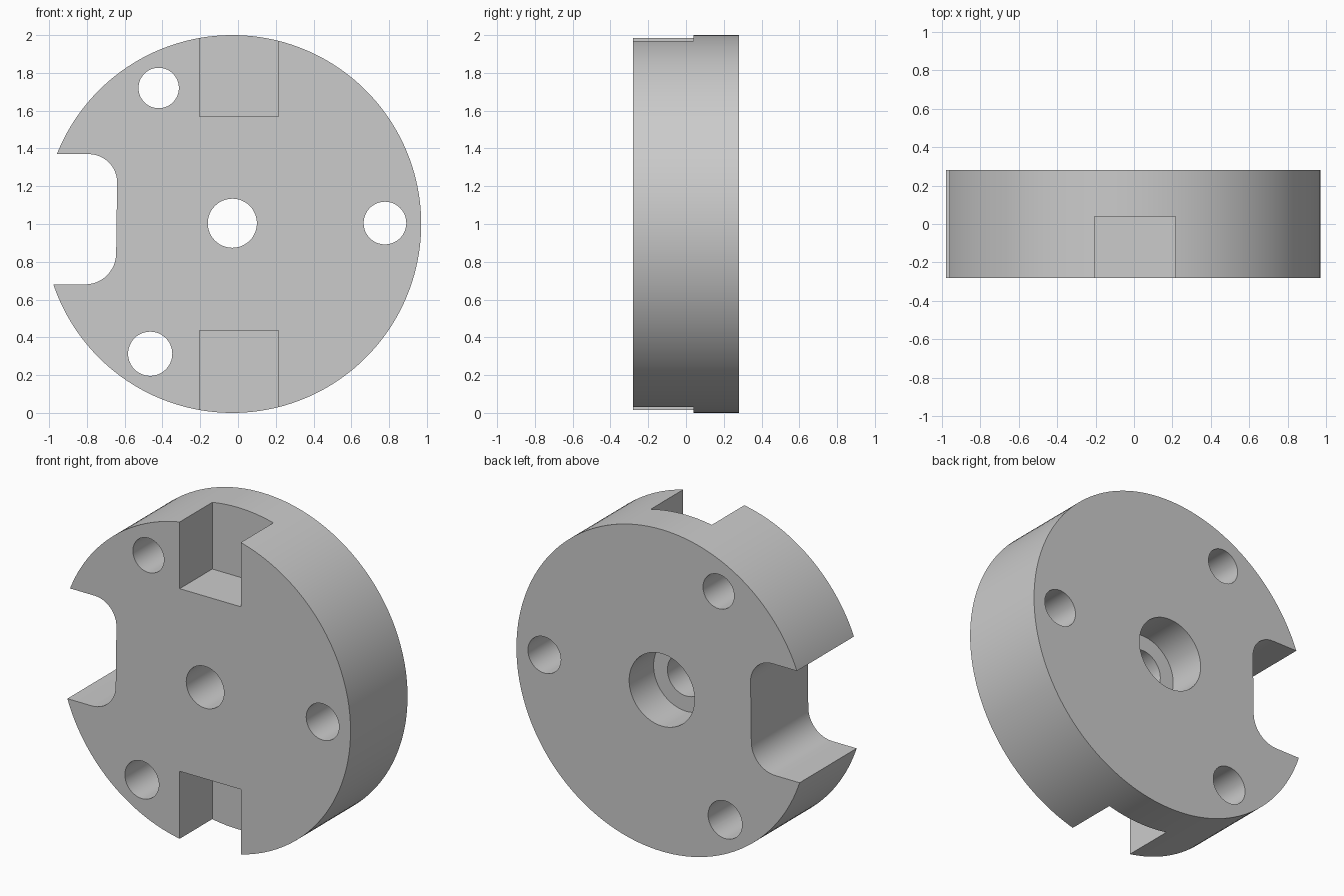
import bpy, bmesh, math
from mathutils import Matrix, Vector

if "Cube" in bpy.data.objects:
    bpy.data.objects.remove(bpy.data.objects["Cube"], do_unlink=True)

FRONT, BACK, STEP = -0.28, 0.28, 0.04
CX, CZ = -0.03, 1.0

grey = bpy.data.materials.new("plain_grey")
grey.use_nodes = True
colour = (0.6, 0.6, 0.6, 1)
grey.diffuse_color = colour
grey.node_tree.nodes["Principled BSDF"].inputs["Base Color"].default_value = colour


def prism(name, outline, y0, y1):
    """Extrude an x-z outline from y0 to y1."""
    bm = bmesh.new()
    face = bm.faces.new([bm.verts.new((x, y0, z)) for x, z in outline])
    ext = bmesh.ops.extrude_face_region(bm, geom=[face])
    verts = [v for v in ext["geom"] if isinstance(v, bmesh.types.BMVert)]
    bmesh.ops.translate(bm, verts=verts, vec=(0, y1 - y0, 0))
    bmesh.ops.recalc_face_normals(bm, faces=bm.faces)
    mesh = bpy.data.meshes.new(name)
    bm.to_mesh(mesh)
    bm.free()
    mesh.materials.append(grey)
    obj = bpy.data.objects.new(name, mesh)
    bpy.context.collection.objects.link(obj)
    return obj


def arc(x, z, r, start, end, n):
    """Points on an arc, angles in degrees."""
    angles = [math.radians(start + (end - start) * i / n) for i in range(n + 1)]
    return [(x + r * math.cos(a), z + r * math.sin(a)) for a in angles]


def circle(x, z, r, n):
    return arc(x, z, r, 0, 360, n)[:-1]


def box(x0, x1, z0, z1):
    return [(x0, z0), (x1, z0), (x1, z1), (x0, z1)]


# Round body
body = prism("disc_body", circle(CX, CZ, 1.0, 160), FRONT, BACK)

# Through holes and the wider bore at the back
cutters = []
holes = {"upper_hole": (-0.42, 1.72, 0.107), "lower_hole": (-0.465, 0.313, 0.117),
         "side_hole": (0.778, 1.005, 0.113), "centre_hole": (CX, 1.004, 0.13)}
for name, (x, z, r) in holes.items():
    cutters.append(prism(name, circle(x, z, r, 48), -0.5, 0.5))
cutters.append(prism("back_bore", circle(CX, 1.004, 0.225, 64), STEP, 0.5))

# Front slots at the top and bottom
cutters.append(prism("top_slot", box(-0.205, 0.215, 1.57, 2.2), -0.5, STEP))
cutters.append(prism("bottom_slot", box(-0.205, 0.215, -0.2, 0.435), -0.5, STEP))

# Side notch with rounded inner corners
notch = ([(-1.3, 0.68)] + arc(-0.81, 0.845, 0.165, -90, 0, 12)
         + arc(-0.79, 1.22, 0.15, 0, 90, 12) + [(-1.3, 1.37)])
cutters.append(prism("side_notch", notch, -0.5, 0.5))

# Cut everything out of the body
bpy.context.view_layer.objects.active = body
body.select_set(True)
for cutter in cutters:
    mod = body.modifiers.new(cutter.name, "BOOLEAN")
    mod.operation = "DIFFERENCE"
    mod.solver = "EXACT"
    mod.object = cutter
    bpy.ops.object.modifier_apply(modifier=mod.name)
for cutter in cutters:
    bpy.data.objects.remove(cutter, do_unlink=True)

bpy.ops.object.shade_smooth_by_angle(angle=math.radians(30))
